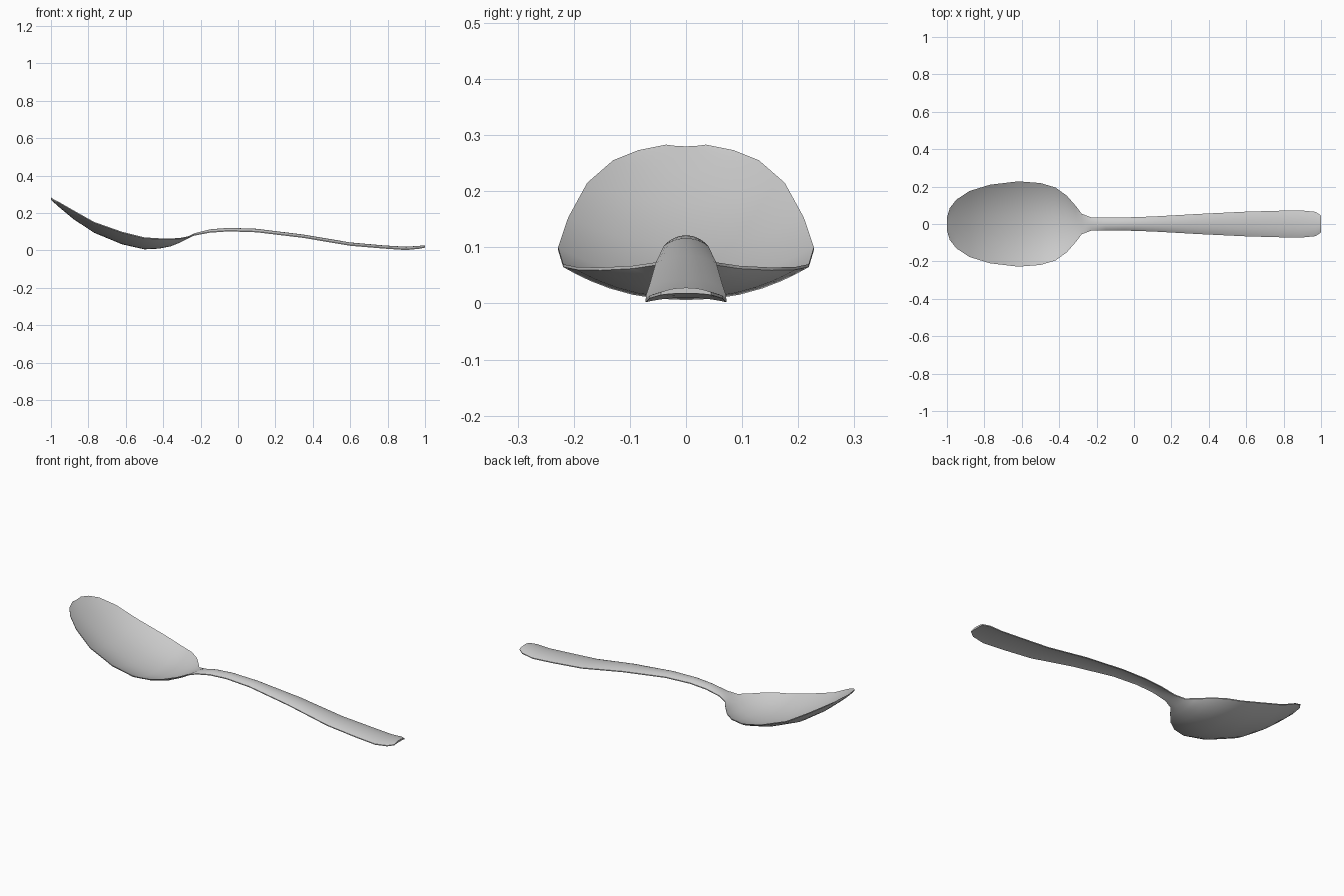
import bpy
import bmesh
import math

default_cube = bpy.data.objects.get("Cube")
if default_cube:
    bpy.data.objects.remove(default_cube, do_unlink=True)

# Brushed steel
steel = bpy.data.materials.new("steel grey")
steel.use_nodes = True
colour = (0.6, 0.6, 0.6, 1)
steel.diffuse_color = colour
steel.node_tree.nodes["Principled BSDF"].inputs["Base Color"].default_value = colour

# Sections from bowl tip to handle end: x, half width, edge height, middle height
STATIONS = [
    (-1, .035, .283, .28), (-.985, .085, .273, .267), (-.95, .13, .255, .236),
    (-.88, .176, .215, .178), (-.77, .21, .153, .105), (-.62, .228, .1, .043),
    (-.5, .219, .07, .016), (-.42, .195, .065, .02), (-.36, .152, .064, .032),
    (-.31, .095, .067, .052), (-.28, .055, .073, .068), (-.23, .036, .085, .093),
    (-.15, .034, .1, .113), (-.05, .035, .107, .121), (.1, .04, .102, .116),
    (.35, .054, .072, .085), (.6, .066, .03, .043), (.78, .071, .015, .027),
    (.9, .072, .007, .02), (.97, .065, .014, .025), (1, .045, .02, .028),
]
COLUMNS = 14
MIDDLE_THICKNESS = .01
EDGE_THICKNESS = .005


def section(bm, x, half_width, edge, middle):
    """Closed ring: upper surface left to right, lower surface back again."""
    upper, lower = [], []
    for i in range(COLUMNS + 1):
        t = math.sin((i / COLUMNS - .5) * math.pi)
        blend = abs(t) ** 2.2
        z = middle + (edge - middle) * blend
        thickness = MIDDLE_THICKNESS + (EDGE_THICKNESS - MIDDLE_THICKNESS) * blend
        upper.append(bm.verts.new((x, t * half_width, z)))
        lower.append(bm.verts.new((x, t * half_width, max(0, z - thickness))))
    return upper + lower[::-1]


def loft(name, stations, material):
    """Bridge the sections and cap both ends."""
    bm = bmesh.new()
    rings = [section(bm, *station) for station in stations]
    for ring, following in zip(rings, rings[1:]):
        for i in range(len(ring)):
            j = (i + 1) % len(ring)
            bm.faces.new((ring[i], ring[j], following[j], following[i]))
    bm.faces.new(rings[0])
    bm.faces.new(rings[-1][::-1])
    bmesh.ops.recalc_face_normals(bm, faces=bm.faces[:])
    mesh = bpy.data.meshes.new(name)
    bm.to_mesh(mesh)
    bm.free()
    mesh.materials.append(material)
    obj = bpy.data.objects.new(name, mesh)
    bpy.context.collection.objects.link(obj)
    return obj


# Bowl, neck and handle form one continuous piece
spoon = loft("spoon", STATIONS, steel)
bpy.ops.object.select_all(action="DESELECT")
spoon.select_set(True)
bpy.context.view_layer.objects.active = spoon
bpy.ops.object.shade_smooth_by_angle(angle=math.radians(40))
